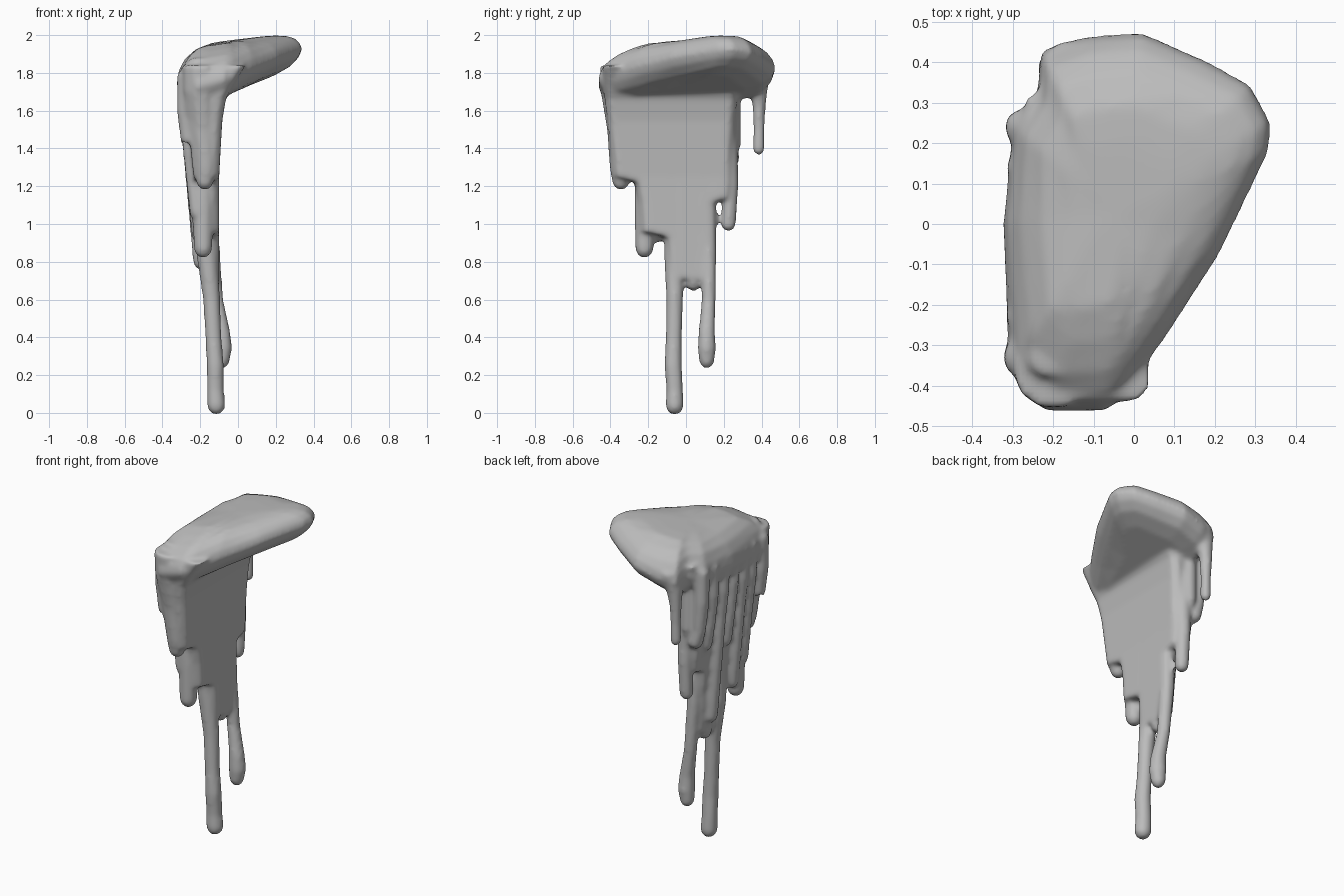
import bpy, bmesh, math
from mathutils import Vector

cube = bpy.data.objects.get("Cube")
if cube:
    bpy.data.objects.remove(cube, do_unlink=True)

goo = bpy.data.materials.new("grey goo")
goo.use_nodes = True
GREY = (0.5, 0.5, 0.5, 1)
goo.diffuse_color = GREY
goo.node_tree.nodes["Principled BSDF"].inputs["Base Color"].default_value = GREY

bm = bmesh.new()


def loft(rings):
    """Closed skin through rings with equal point counts."""
    rows = [[bm.verts.new(p) for p in ring] for ring in rings]
    n = len(rows[0])
    for a, b in zip(rows, rows[1:]):
        for i in range(n):
            j = (i + 1) % n
            bm.faces.new((a[i], a[j], b[j], b[i]))
    bm.faces.new(rows[0][::-1])
    bm.faces.new(rows[-1])


def drip(points, sides=10):
    """Hanging strand from (x, y, z, radius) points, with a rounded tip."""
    x, y, z, r = points[-1]
    tip = [(x, y, z + r * (1 - math.sin(a)), r * math.cos(a)) for a in (0, 0.5, 1.0, 1.4)]
    rings = []
    for px, py, pz, pr in list(points[:-1]) + tip:
        rings.append([Vector((px + pr * math.cos(t), py + pr * math.sin(t), pz))
                      for t in (math.tau * k / sides for k in range(sides))])
    loft(rings)


# Sloping domed cap: plan outline, lofted from underside to top
outline = [(-.31, -.36), (-.22, -.465), (-.07, -.465), (-.03, -.43), (.08, -.28), (.21, -.08),
           (.335, .18), (.34, .25), (.29, .345), (.18, .405), (.02, .475), (-.12, .465),
           (-.23, .43), (-.24, .33), (-.3, .24), (-.325, 0)]
middle = Vector((-.05, .03))
rings = []
for height, inset in ((0, .17), (.08, .07), (.25, .02), (.45, 0), (.65, .012), (.82, .045),
                      (.93, .1), (.985, .18), (1, .27)):
    ring = []
    for p in outline:
        v = Vector(p)
        v += (middle - v).normalized() * inset
        low = 1.71 + .37 * v.x + .03 * v.y
        high = 1.972 + .13 * v.x + .03 * v.y - .25 * max(0, -.2 - v.y) - .3 * max(0, v.y - .3)
        ring.append(Vector((v.x, v.y, low + (high - low) * height)))
    rings.append(ring)
loft(rings)

# Curtain: stepped sheet flaring into the cap (z, front y, back y, inner x, outer x)
sheet = []
for z, y0, y1, x1, x0 in ((1.84, -.44, .34, .04, -.27), (1.73, -.44, .29, -.03, -.28),
                          (1.66, -.43, .27, -.065, -.28), (1.55, -.415, .26, -.083, -.265),
                          (1.4, -.4, .25, -.092, -.25), (1.25, -.385, .25, -.1, -.235),
                          (1.22, -.27, .25, -.1, -.23), (1.14, -.255, .24, -.1, -.22),
                          (1.11, -.25, .15, -.1, -.22), (.96, -.24, .145, -.1, -.2),
                          (.93, -.11, .14, -.1, -.2), (.71, -.09, .13, -.1, -.18)):
    sheet.append([Vector(p) for p in ((x0, y0 + .03, z), (x0 + .04, y0, z), (x1 - .03, y0, z),
                                      (x1, y0 + .03, z), (x1, y1 - .03, z), (x1 - .03, y1, z),
                                      (x0 + .04, y1, z), (x0, y1 - .03, z))])
loft(sheet)

# Main strands hanging below the curtain
drip([(-.2, -.36, 1.84, .1), (-.2, -.355, 1.7, .1), (-.185, -.355, 1.5, .065),
      (-.17, -.35, 1.3, .056), (-.175, -.345, 1.18, .048)])
drip([(-.19, -.22, 1.4, .05), (-.185, -.215, 1.1, .06), (-.185, -.22, .82, .05)])
drip([(-.17, -.06, 1.3, .06), (-.165, -.06, .85, .058), (-.14, -.06, .6, .046), (-.13, -.065, .4, .044),
      (-.12, -.068, .25, .047), (-.12, -.06, .12, .046), (-.115, -.06, -.01, .05)])
drip([(-.16, .04, 1.2, .055), (-.15, .04, .645, .046)])
drip([(-.15, .11, 1.3, .05), (-.14, .12, .9, .042), (-.115, .12, .6, .038),
      (-.085, .11, .43, .045), (-.08, .11, .34, .05), (-.085, .11, .235, .042)])
drip([(-.17, .22, 1.6, .055), (-.16, .235, 1.2, .044), (-.16, .225, .96, .04)])
drip([(-.15, .38, 1.82, .08), (-.19, .385, 1.72, .05), (-.2, .387, 1.62, .036),
      (-.2, .387, 1.5, .03), (-.2, .385, 1.365, .032)])
drip([(-.19, .24, 1.7, .05), (-.19, .25, 1.42, .042), (-.19, .25, 1.35, .03)])

# Folds running down the outer face: y, end height, radius
for y, end, r in ((-.33, 1.42, .05), (-.23, 1.02, .042), (-.15, .9, .04), (-.06, 1.2, .037),
                  (.04, .76, .042), (.14, 1.25, .04), (.24, 1.3, .045)):
    drip([(-.2, y, 1.88, r), (-.275, y, 1.79, r), (-.275, y, 1.6, r),
          (-.26, y, 1.42, r * .85), (-.2 - .07 * (end - .8), y, end, r)])

bmesh.ops.recalc_face_normals(bm, faces=bm.faces)
mesh = bpy.data.meshes.new("dripping_goo")
bm.to_mesh(mesh)
bm.free()
mesh.materials.append(goo)
body = bpy.data.objects.new("dripping_goo", mesh)
bpy.context.collection.objects.link(body)

# Fuse everything into one flowing skin
fuse = body.modifiers.new("fuse", 'REMESH')
fuse.mode = 'VOXEL'
fuse.voxel_size = .012
fuse.use_smooth_shade = True
soften = body.modifiers.new("soften", 'SMOOTH')
soften.factor = .5
soften.iterations = 9
